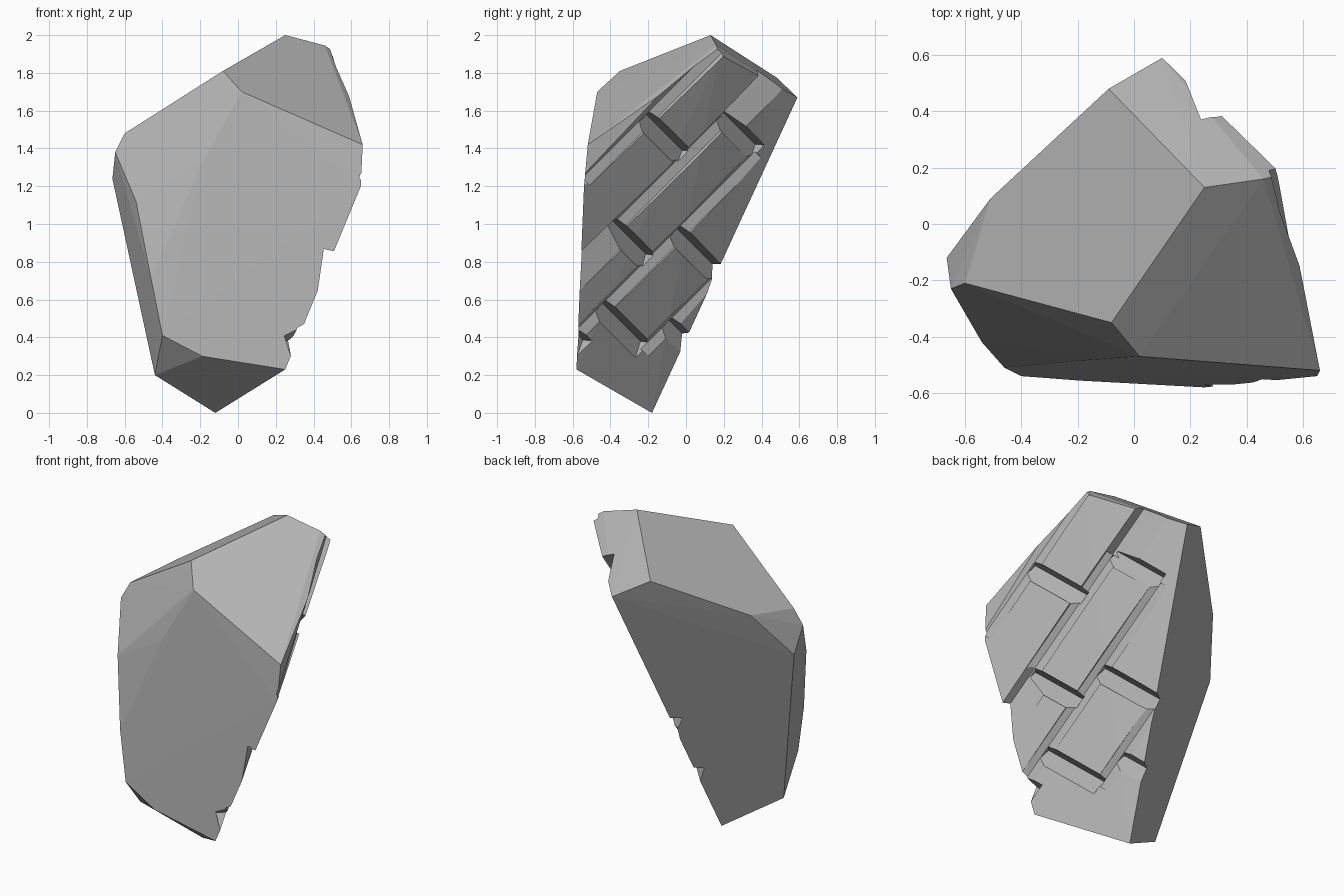
import bpy, bmesh
from mathutils import Vector

if "Cube" in bpy.data.objects:
    bpy.data.objects.remove(bpy.data.objects["Cube"])


def hull(name, pts):
    bm = bmesh.new()
    for p in pts:
        bm.verts.new(p)
    res = bmesh.ops.convex_hull(bm, input=bm.verts[:])
    junk = {g for g in res["geom_interior"] + res["geom_unused"]
            if isinstance(g, bmesh.types.BMVert)}
    bmesh.ops.delete(bm, geom=list(junk), context='VERTS')
    bmesh.ops.recalc_face_normals(bm, faces=bm.faces[:])
    me = bpy.data.meshes.new(name)
    bm.to_mesh(me)
    bm.free()
    ob = bpy.data.objects.new(name, me)
    bpy.context.collection.objects.link(ob)
    return ob


# Faceted boulder body
rock = hull("boulder", [
    (.25, .13, 2.0), (-.08, -.35, 1.81), (.02, -.47, 1.70), (.66, -.52, 1.42),
    (.46, .16, 1.945), (.525, .175, 1.90), (-.60, -.21, 1.48), (-.65, -.23, 1.38),
    (-.665, -.12, 1.24), (-.51, .09, 1.525), (-.09, .48, 1.775), (.10, .59, 1.67),
    (-.19, -.485, 1.33), (-.54, -.42, 1.12), (-.46, -.51, .71), (-.40, -.54, .41),
    (-.19, -.556, .30), (.25, -.58, .23), (-.12, -.18, 0), (-.44, -.338, .20),
    (.65, -.54, 1.2)])

# Fractured side: s runs across the strata, t runs along them
N = Vector((.989, .653, -.435)).normalized()


def on_side(s, t, h=0):
    y, z = (t - s) / 2, (t + s) / 2
    return Vector((.25 - .66 * (y + .58) + .44 * (z - .23), y, z)) + N * h


def groove(a, b, lo, hi, bottom, depth):
    """V groove from a to b (s,t), spanning lo..hi sideways with its low line at bottom."""
    across = a[0] != b[0]
    pts = []
    for s, t in (a, b):
        for off, h in ((lo, 0), (hi, 0), (lo, .1), (hi, .1), (bottom, -depth)):
            pts.append(on_side(s, t + off, h) if across else on_side(s + off, t, h))
    cutters.append(hull("groove_cutter", pts))


cutters = []
# Cross breaks between blocks: (t, s from, s to, depth)
for t, s0, s1, d in ((1.34, 1.36, 1.77, .06), (.60, .99, 1.37, .075),
                     (1.76, 1.0, 1.37, .065), (.11, .56, 1.0, .07),
                     (.90, .40, 1.0, .075), (.37, .15, .56, .06),
                     (-.19, .88, 1.37, .06)):
    groove((s0, t), (s1, t), -.085, .075, .04, d)
# Long breaks between strata: (s, t from, t to, low edge, high edge, bottom, depth)
for s, t0, t1, lo, hi, low, d in (
        (1.37, .64, 1.8, -.06, .04, 0, .02), (1.37, .0, .66, -.16, .04, .01, .045),
        (1.36, 1.76, 2.5, -.16, .05, .03, .065), (1.0, -.2, 1.75, -.06, .04, 0, .022),
        (.56, .1, .92, -.06, .04, 0, .022), (1.755, .7, 2.3, -.04, .1, .02, .022)):
    groove((s, t0), (s, t1), lo, hi, low, d)

for c in cutters:
    m = rock.modifiers.new("cut", 'BOOLEAN')
    m.operation, m.solver, m.object = 'DIFFERENCE', 'EXACT', c
    bpy.context.view_layer.update()
    dg = bpy.context.evaluated_depsgraph_get()
    me = bpy.data.meshes.new_from_object(rock.evaluated_get(dg))
    rock.modifiers.clear()
    rock.data = me
    bpy.data.objects.remove(c)

# Clean flat facets
bm = bmesh.new()
bm.from_mesh(rock.data)
bmesh.ops.dissolve_limit(bm, angle_limit=.015, verts=bm.verts[:], edges=bm.edges[:])
for f in bm.faces:
    f.smooth = False
bm.to_mesh(rock.data)
bm.free()

# Dark grey stone
stone = bpy.data.materials.new("stone")
stone.diffuse_color = (.45, .45, .45, 1)
stone.use_nodes = True
stone.node_tree.nodes["Principled BSDF"].inputs["Base Color"].default_value = stone.diffuse_color
rock.data.materials.clear()
rock.data.materials.append(stone)
